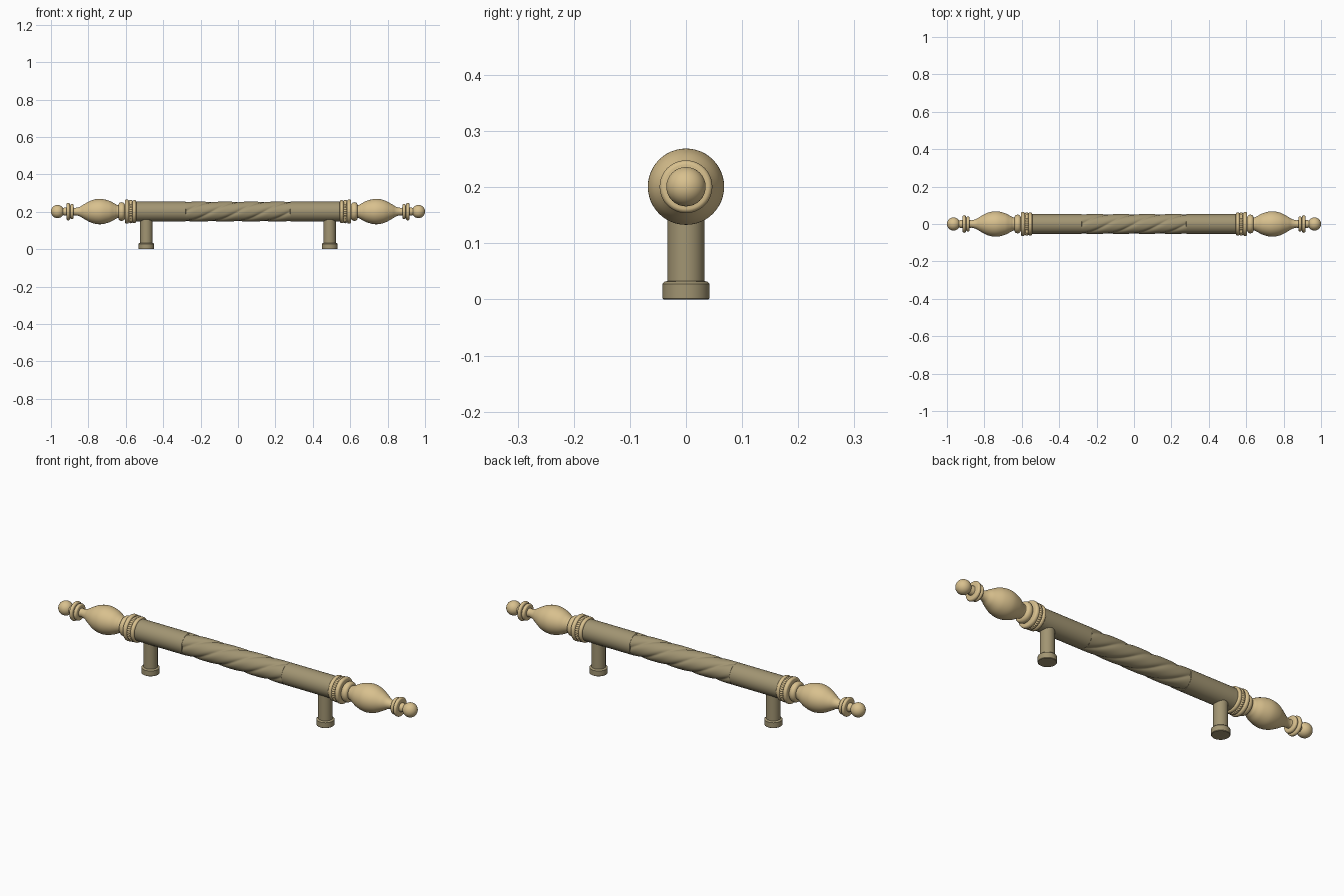
import bpy, bmesh
from math import sin, cos, pi, radians, sqrt

cube = bpy.data.objects.get("Cube")
if cube:
    bpy.data.objects.remove(cube, do_unlink=True)

AXIS_Z = 0.201
BAR_R = 0.053


def material(name, rgb):
    m = bpy.data.materials.new(name)
    m.use_nodes = True
    m.diffuse_color = (*rgb, 1)
    m.node_tree.nodes["Principled BSDF"].inputs["Base Color"].default_value = (*rgb, 1)
    return m


brass = material("pale brass", (0.69, 0.53, 0.27))
bronze = material("olive bronze", (0.36, 0.30, 0.17))


def lathe(name, profile, mat, centre, upright=False, side=1, seg=48, shape=None):
    """Turn (along, radius) points about x, or about z when upright."""
    bm = bmesh.new()
    rings = []
    for t, r in profile:
        ring = []
        for i in range(seg):
            a = 2 * pi * i / seg
            rr = shape(t, a, r) if shape else r
            u, v = -rr * cos(a), rr * sin(a)
            p = (u, v, t) if upright else (side * t, u, v)
            ring.append(bm.verts.new([c + q for c, q in zip(centre, p)]))
        rings.append(ring)
    for low, high in zip(rings, rings[1:]):
        for i in range(seg):
            j = (i + 1) % seg
            bm.faces.new((low[i], low[j], high[j], high[i]))
    bm.faces.new(rings[0])
    bm.faces.new(rings[-1])
    bmesh.ops.recalc_face_normals(bm, faces=bm.faces)
    mesh = bpy.data.meshes.new(name)
    bm.to_mesh(mesh)
    bm.free()
    mesh.materials.append(mat)
    ob = bpy.data.objects.new(name, mesh)
    bpy.context.collection.objects.link(ob)
    bpy.ops.object.select_all(action="DESELECT")
    ob.select_set(True)
    bpy.context.view_layer.objects.active = ob
    bpy.ops.object.shade_smooth_by_angle(angle=radians(40))
    return ob


def bead(x, half, r, bulge):
    """Rounded rim profile of a turned ring."""
    return [(x - half * cos(pi * i / 10), r - bulge + bulge * sin(pi * i / 10))
            for i in range(11)]


def spline(points, steps=8):
    """Smooth curve through profile points."""
    out = []
    pts = [points[0]] + points + [points[-1]]
    for p0, p1, p2, p3 in zip(pts, pts[1:], pts[2:], pts[3:]):
        for k in range(steps):
            t = k / steps
            out.append(tuple(0.5 * (2 * b + (c - a) * t + (2 * a - 5 * b + 4 * c - d) * t * t
                                    + (3 * b - a - 3 * c + d) * t ** 3)
                             for a, b, c, d in zip(p0, p1, p2, p3)))
    return out + [points[-1]]


def rope(x, a, r):
    """Four strands making one turn along the grip."""
    groove = 1 - abs(sin(2 * (a - 2 * pi * x / 0.56)))
    return r - 0.007 * groove ** 2


def beaded(x, a, r):
    return r - 0.003 * (1 - abs(sin(18 * a)))


# Twisted centre grip
centre = (0, 0, AXIS_Z)
lathe("twisted_grip", [(-0.28 + 0.56 * i / 80, BAR_R) for i in range(81)],
      bronze, centre, seg=96, shape=rope)

for side, label in ((1, "left"), (-1, "right")):
    # Plain bar
    lathe(label + "_bar", [(0.278, BAR_R - 0.003), (0.281, BAR_R), (0.56, BAR_R)],
          bronze, centre, side=side)

    # Collar rings
    lathe(label + "_collar_inner", bead(0.554, 0.010, 0.062, 0.008), brass, centre, side=side)
    lathe(label + "_collar_beaded", bead(0.573, 0.010, 0.063, 0.008), brass, centre,
          side=side, seg=144, shape=beaded)
    lathe(label + "_collar_outer", bead(0.594, 0.011, 0.065, 0.009), brass, centre, side=side)
    lathe(label + "_collar_end", bead(0.622, 0.017, 0.050, 0.014), brass, centre, side=side)

    # Turned spindle
    lathe(label + "_spindle", spline([
        (0.60, 0.036), (0.64, 0.034), (0.66, 0.043), (0.69, 0.058), (0.735, 0.068),
        (0.78, 0.061), (0.82, 0.041), (0.845, 0.026), (0.87, 0.020), (0.895, 0.024),
        (0.92, 0.022), (0.945, 0.017)]), brass, centre, side=side)

    # Small end rings and ball
    lathe(label + "_small_ring", bead(0.888, 0.009, 0.041, 0.008), brass, centre, side=side)
    lathe(label + "_tip_ring", bead(0.908, 0.009, 0.047, 0.008), brass, centre, side=side)
    lathe(label + "_end_ball",
          [(0.965 - 0.035 * cos(pi * i / 24), 0.035 * sin(pi * i / 24) + 0.0001)
           for i in range(25)], brass, centre, side=side, seg=32)

    # Mounting post and foot
    foot = (side * 0.49, 0, 0)
    lathe(label + "_post", [(0.02, 0.033), (0.19, 0.033)], bronze, foot, upright=True)
    lathe(label + "_foot", [(0, 0.040), (0.002, 0.042), (0.028, 0.042), (0.032, 0.038),
                            (0.033, 0.032)], bronze, foot, upright=True)
